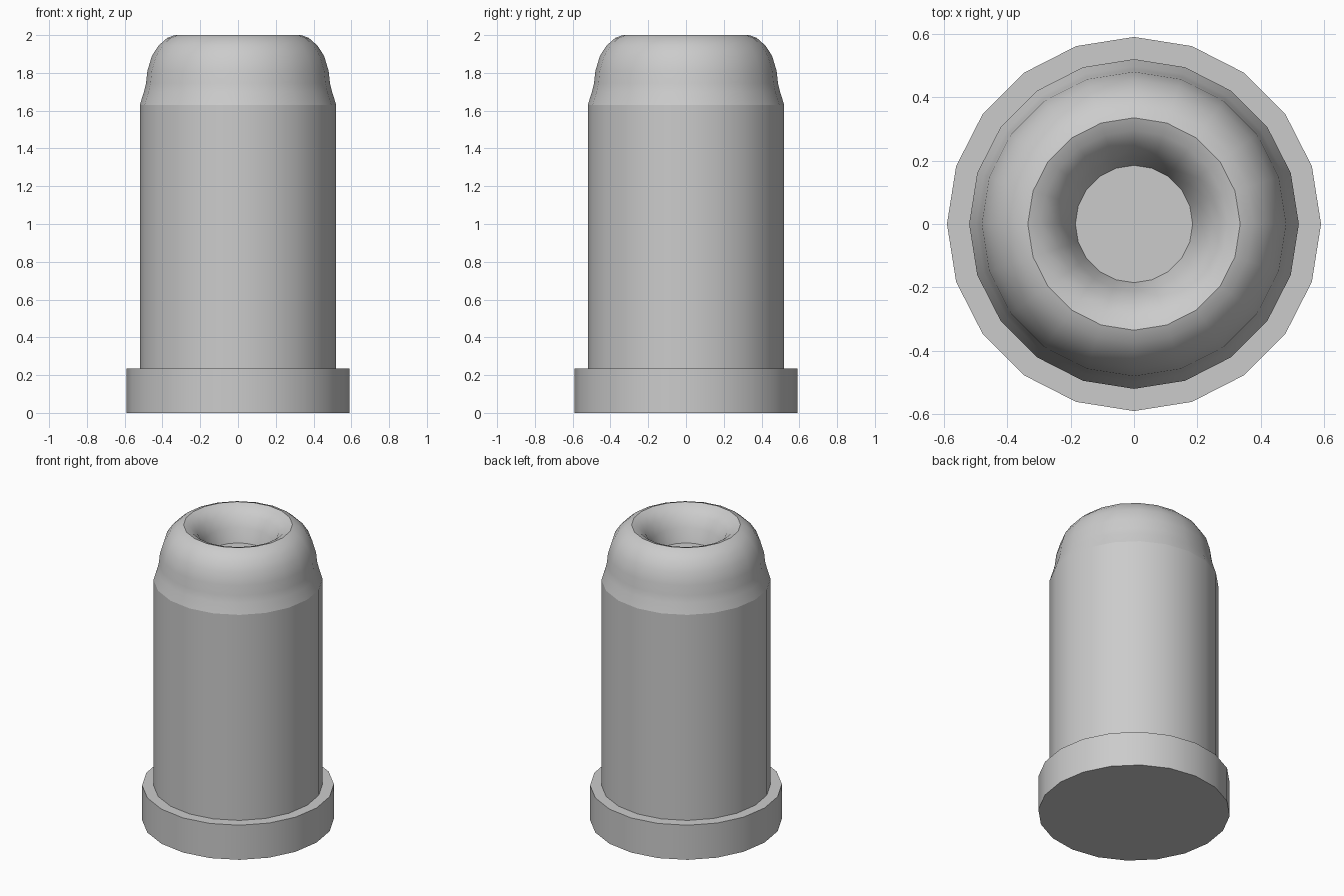
import bpy, bmesh, math

if "Cube" in bpy.data.objects:
    bpy.data.objects.remove(bpy.data.objects["Cube"])

SIDES = 20


def lathe(name, profile):
    """Revolve (radius, z) points around z; radius 0 becomes a pole closed by a flat cap."""
    bm = bmesh.new()
    rings = []
    for r, z in profile:
        rings.append([bm.verts.new((r * math.cos(2 * math.pi * i / SIDES),
                                    r * math.sin(2 * math.pi * i / SIDES), z))
                      for i in range(SIDES)] if r > 0 else None)
    for a, b in zip(rings, rings[1:]):
        if a is None or b is None:
            bm.faces.new(a or b)
            continue
        for i in range(SIDES):
            j = (i + 1) % SIDES
            bm.faces.new((a[i], a[j], b[j], b[i]))
    bmesh.ops.recalc_face_normals(bm, faces=bm.faces)
    mesh = bpy.data.meshes.new(name)
    bm.to_mesh(mesh)
    bm.free()
    obj = bpy.data.objects.new(name, mesh)
    bpy.context.collection.objects.link(obj)
    bpy.ops.object.select_all(action='DESELECT')
    obj.select_set(True)
    bpy.context.view_layer.objects.active = obj
    bpy.ops.object.shade_smooth_by_angle(angle=math.radians(40))
    return obj


# Wide foot with the step where the body stands
lathe("base", [(0, 0), (0.59, 0), (0.59, 0.235), (0.52, 0.235)])

# Straight body
lathe("body", [(0.52, 0.235), (0.52, 1.63)])

# Shoulder, rounded rim and recessed centre
cap = lathe("rounded_cap", [
    (0.52, 1.63), (0.498, 1.70), (0.487, 1.745), (0.48, 1.81), (0.456, 1.89),
    (0.42, 1.945), (0.375, 1.985), (0.335, 2.0), (0.295, 1.985),
    (0.25, 1.945), (0.213, 1.88), (0.185, 1.79), (0, 1.79)])
# Recess floor faces up
floor = min(cap.data.polygons, key=lambda p: p.center.xy.length)
if floor.normal.z < 0:
    cap.data.flip_normals()
